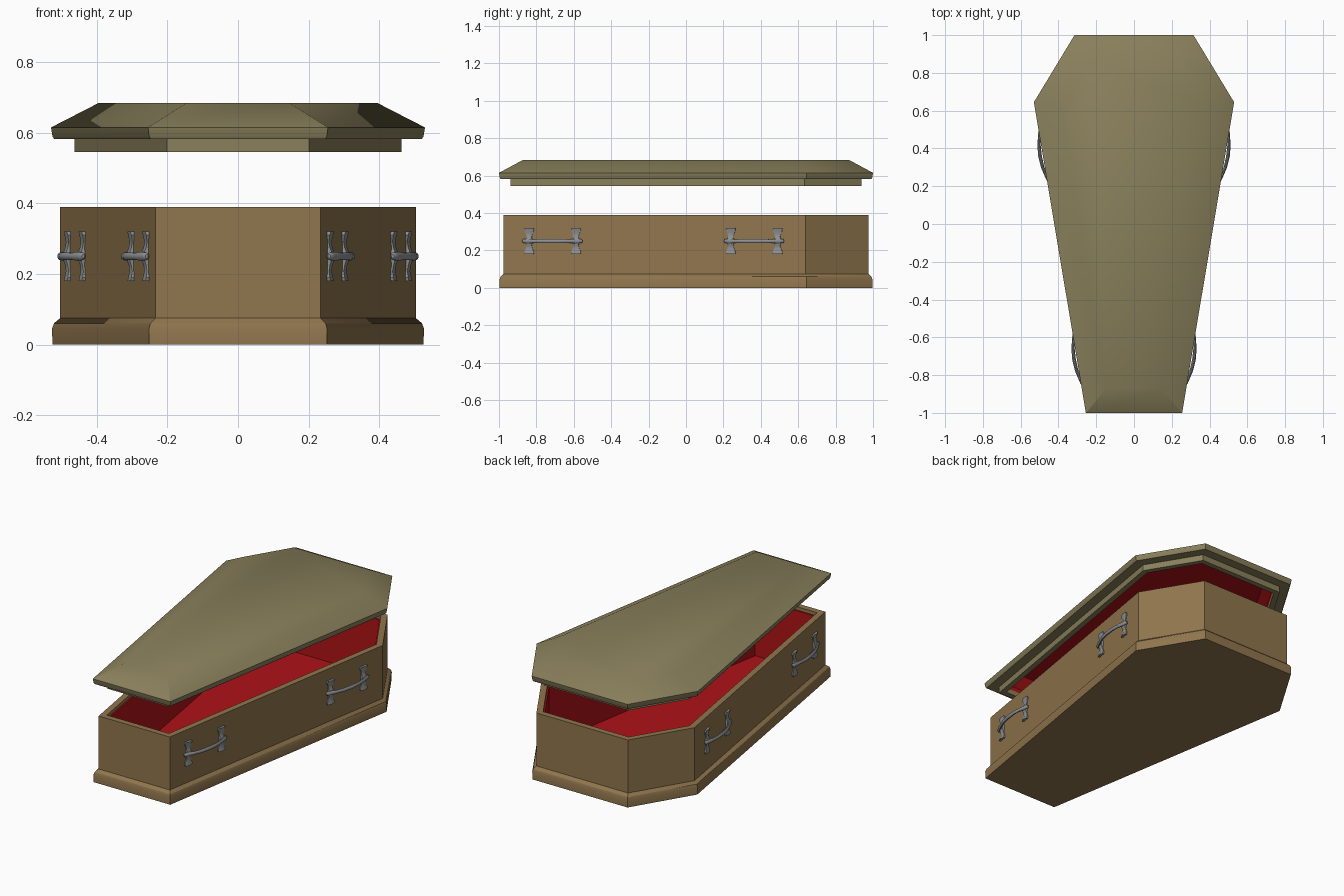
import bpy, bmesh, math
from mathutils import Vector, Matrix

if "Cube" in bpy.data.objects:
    bpy.data.objects.remove(bpy.data.objects["Cube"])

# Right-hand half of the six-sided plan, mirrored to a counter-clockwise outline
HALF = [(0.255, -1.0), (0.53, 0.645), (0.315, 1.0)]
PLAN = [Vector(p) for p in HALF] + [Vector((-x, y)) for x, y in reversed(HALF)]


def inset(d):
    """Plan outline moved inwards by an even distance d."""
    out, n = [], len(PLAN)
    for i, p in enumerate(PLAN):
        a = (p - PLAN[i - 1]).normalized()
        b = (PLAN[(i + 1) % n] - p).normalized()
        na, nb = Vector((-a.y, a.x)), Vector((-b.y, b.x))
        out.append(p + (na + nb) * (d / (1 + na.dot(nb))))
    return out


def material(name, color):
    m = bpy.data.materials.new(name)
    m.diffuse_color = (*color, 1)
    m.use_nodes = True
    m.node_tree.nodes["Principled BSDF"].inputs["Base Color"].default_value = m.diffuse_color
    return m


def finish(bm, name, mat, angle=30):
    me = bpy.data.meshes.new(name)
    bm.to_mesh(me)
    bm.free()
    ob = bpy.data.objects.new(name, me)
    bpy.context.collection.objects.link(ob)
    if mat:
        me.materials.append(mat)
    bpy.ops.object.select_all(action='DESELECT')
    ob.select_set(True)
    bpy.context.view_layer.objects.active = ob
    bpy.ops.object.shade_smooth_by_angle(angle=math.radians(angle))
    return ob


def loft(bm, rings, cap_start=False, cap_end=False):
    """Skin a list of point rings."""
    vs = [[bm.verts.new(p) for p in r] for r in rings]
    n = len(vs[0])
    for a, b in zip(vs, vs[1:]):
        for i in range(n):
            j = (i + 1) % n
            bm.faces.new((a[i], a[j], b[j], b[i]))
    if cap_start:
        bm.faces.new(vs[0][::-1])
    if cap_end:
        bm.faces.new(vs[-1])


def shell(name, profile, mat, cap_start=False, cap_end=False):
    """Sweep an (inset, height) profile around the plan."""
    bm = bmesh.new()
    loft(bm, [[(p.x, p.y, z) for p in inset(d)] for d, z in profile],
         cap_start, cap_end)
    return finish(bm, name, mat)


wood = material("brown_wood", (0.28, 0.18, 0.075))
lid_wood = material("lid_wood", (0.25, 0.215, 0.105))
red = material("red_lining", (0.42, 0.006, 0.008))
metal = material("grey_metal", (0.27, 0.28, 0.29))

# Box: base moulding, wall and rim, then the red lining inside
shell("coffin_box", [(0.004, 0), (0.003, 0.045), (0.008, 0.06), (0.025, 0.075),
                     (0.025, 0.39), (0.06, 0.39), (0.06, 0.37)], wood, cap_start=True)
shell("box_lining", [(0.06, 0.37), (0.068, 0.37), (0.068, 0.03)], red, cap_end=True)

# Lid: underside lip, overhang, chamfered top, then its lining
shell("lid", [(0.095, 0.575), (0.095, 0.546), (0.063, 0.546), (0.063, 0.583),
              (0.008, 0.583), (0.004, 0.59), (0.0, 0.615), (0.13, 0.685)],
      lid_wood, cap_end=True)
shell("lid_lining", [(0.14, 0.66), (0.095, 0.6), (0.095, 0.575)], red, cap_start=True)

# Handles: frame with local x along the wall, y outwards, z up
wall_a, wall_b = inset(0.025)[:2]
along = (wall_b - wall_a).normalized()


def wall_frame(y):
    p = wall_a + along * ((y - wall_a.y) / along.y)
    return Matrix(((along.x, along.y, 0, p.x), (along.y, -along.x, 0, p.y),
                   (0, 0, 1, 0.25), (0, 0, 0, 1)))


def handle(name, y):
    bm = bmesh.new()
    # Two flared mounting plates: height, half width, stand-off
    half = [(0.07, 0.024, 0.010), (0.06, 0.027, 0.008), (0.042, 0.019, 0.004),
            (0.025, 0.014, 0.006), (0.012, 0.017, 0.011)]
    rows = [(-z, w, o) for z, w, o in half] + [(0, 0.019, 0.012)] + half[::-1]
    for u in (-0.127, 0.127):
        loft(bm, [[(u - w, -0.003, z), (u + w, -0.003, z), (u + w, o, z),
                   (u, o + 0.005, z), (u - w, o, z)] for z, w, o in rows], True, True)
    # Bowed grip with small end knobs: position, stand-off, radius
    path = [(0.163, 0.008, 0.005), (0.158, 0.009, 0.011), (0.145, 0.012, 0.012),
            (0.127, 0.018, 0.013), (0.10, 0.027, 0.010), (0.06, 0.036, 0.011)]
    path = [(-u, o, r) for u, o, r in path] + [(0, 0.040, 0.012)] + path[::-1]
    ring = [k * math.tau / 10 for k in range(10)]
    loft(bm, [[(u, o + r * 0.8 * math.cos(t), r * math.sin(t)) for t in ring]
              for u, o, r in path], True, True)
    bm.transform(wall_frame(y))
    bmesh.ops.recalc_face_normals(bm, faces=bm.faces)
    ob = finish(bm, name, metal, 40)
    # Copy across to the left wall
    mirror = ob.modifiers.new("both_sides", 'MIRROR')
    mirror.mirror_object = bpy.data.objects["coffin_box"]


handle("foot_handles", -0.713)
handle("head_handles", 0.365)
